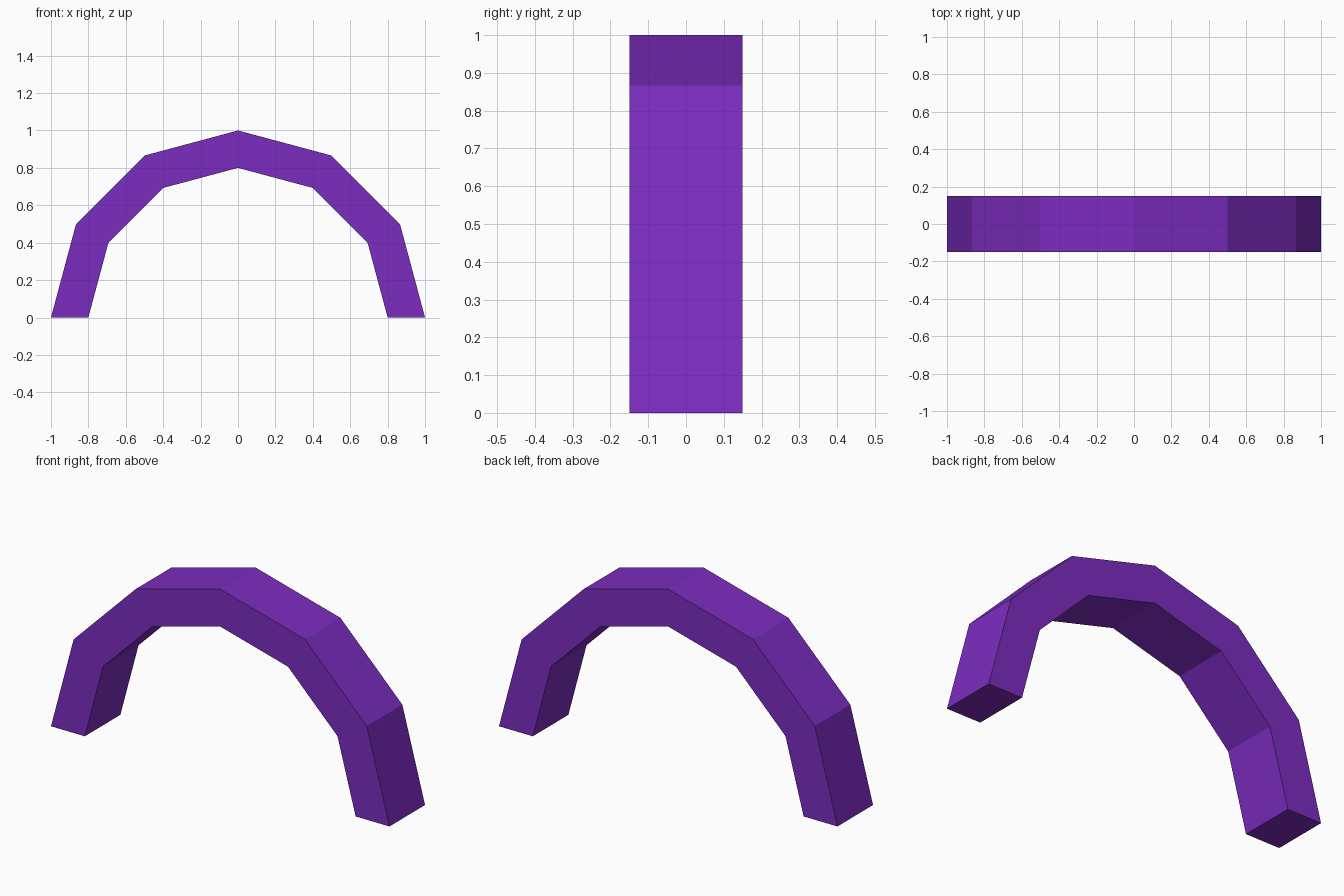
import bpy, bmesh
from math import cos, sin, pi

if "Cube" in bpy.data.objects:
    bpy.data.objects.remove(bpy.data.objects["Cube"])

OUTER, INNER, DEPTH, SEGMENTS = 1.0, 0.8, 0.3, 6


def arc(bm, radius):
    """Half-circle of vertices on the front plane, from right foot to left foot."""
    return [bm.verts.new((radius * cos(pi * i / SEGMENTS), -DEPTH / 2,
                          radius * sin(pi * i / SEGMENTS)))
            for i in range(SEGMENTS + 1)]


# Front face of the arch, one quad per segment
bm = bmesh.new()
outer, inner = arc(bm, OUTER), arc(bm, INNER)
for i in range(SEGMENTS):
    bm.faces.new((outer[i], outer[i + 1], inner[i + 1], inner[i]))

# Extrude to full depth, keeping the front face
front = bm.faces[:]
result = bmesh.ops.extrude_face_region(bm, geom=front, use_keep_orig=True)
back = [g for g in result["geom"] if isinstance(g, bmesh.types.BMVert)]
bmesh.ops.translate(bm, verts=back, vec=(0, DEPTH, 0))
bmesh.ops.recalc_face_normals(bm, faces=bm.faces[:])

mesh = bpy.data.meshes.new("arch")
bm.to_mesh(mesh)
bm.free()
arch = bpy.data.objects.new("arch", mesh)
bpy.context.collection.objects.link(arch)

# Purple finish
purple = bpy.data.materials.new("purple")
purple.diffuse_color = (0.198, 0.025, 0.521, 1)
purple.use_nodes = True
purple.node_tree.nodes["Principled BSDF"].inputs["Base Color"].default_value = purple.diffuse_color
mesh.materials.append(purple)
